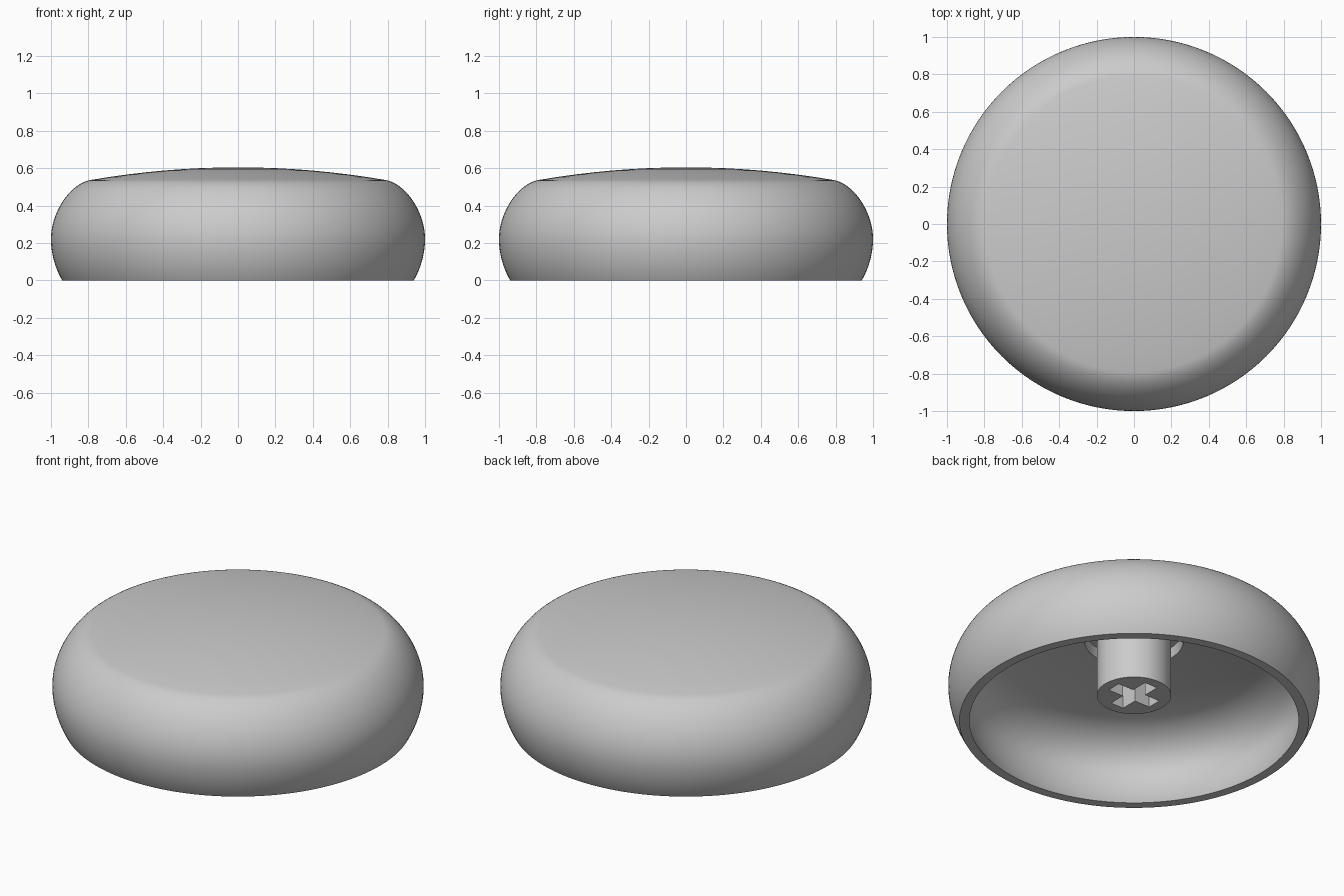
import bpy, bmesh
from math import radians, sin, cos, pi
from mathutils import Vector
from mathutils.geometry import interpolate_bezier

if "Cube" in bpy.data.objects:
    bpy.data.objects.remove(bpy.data.objects["Cube"], do_unlink=True)

grey = bpy.data.materials.new("plain grey")
grey.use_nodes = True
colour = (0.6, 0.6, 0.6, 1)
grey.diffuse_color = colour
grey.node_tree.nodes["Principled BSDF"].inputs["Base Color"].default_value = colour


def add_object(name, bm):
    bmesh.ops.recalc_face_normals(bm, faces=bm.faces)
    mesh = bpy.data.meshes.new(name)
    bm.to_mesh(mesh)
    bm.free()
    mesh.materials.append(grey)
    obj = bpy.data.objects.new(name, mesh)
    bpy.context.collection.objects.link(obj)
    return obj


def activate(obj):
    bpy.ops.object.select_all(action='DESELECT')
    obj.select_set(True)
    bpy.context.view_layer.objects.active = obj


def smooth(obj):
    activate(obj)
    bpy.ops.object.shade_smooth_by_angle(angle=radians(30))


def curve(a, b, c, d, steps=12):
    pts = [Vector((x, 0, z)) for x, z in (a, b, c, d)]
    return [(p.x, p.z) for p in interpolate_bezier(*pts, steps)]


def lathe(name, profile, segments=128):
    """Revolve an (r, z) profile that starts and ends on the axis."""
    bm = bmesh.new()
    verts = [bm.verts.new((r, 0, z)) for r, z in profile]
    edges = [bm.edges.new(pair) for pair in zip(verts, verts[1:])]
    bmesh.ops.spin(bm, geom=verts + edges, cent=(0, 0, 0), axis=(0, 0, 1),
                   angle=2 * pi, steps=segments, use_duplicate=False)
    bmesh.ops.remove_doubles(bm, verts=bm.verts, dist=0.0001)
    return add_object(name, bm)


def crown(top, bend, start, end, steps=8):
    """Shallow parabolic crown between two radii, without its last point."""
    radii = [start + (end - start) * i / steps for i in range(steps)]
    return [(r, top - bend * r * r) for r in radii]


# Hollow cap: crowned top, bulging side and thin flat rim
outer = crown(0.605, 0.109, 0, 0.79)
outer += curve((0.79, 0.537), (0.89, 0.52), (1, 0.375), (1, 0.22), 20)
outer += curve((1, 0.22), (1, 0.15), (0.98, 0.07), (0.94, 0))[1:]

# Inside: round recess about the stem, domed ceiling, rounded wall
inner = [(0, 0.545), (0.255, 0.545)]
inner += crown(0.5, 0.135, 0.265, 0.72)
inner += curve((0.72, 0.43), (0.84, 0.407), (0.944, 0.32), (0.944, 0.205), 20)
inner += curve((0.944, 0.205), (0.944, 0.14), (0.925, 0.07), (0.886, 0))[1:]
smooth(lathe("cap_shell", outer + inner[::-1]))

# Mounting stem, rising into the recess
stem = lathe("mounting_stem", [(0, 0.156), (0.2, 0.156), (0.2, 0.55), (0, 0.55)], 96)

# Cross-shaped socket cut up into the stem
length, half = 0.142, 0.042
arm = [(length, -half), (length, half), (half, half)]
bm = bmesh.new()
outline = []
for turn in range(4):
    c, s = round(cos(turn * pi / 2)), round(sin(turn * pi / 2))
    outline += [bm.verts.new((x * c - y * s, x * s + y * c, 0.1)) for x, y in arm]
face = bm.faces.new(outline)
raised = bmesh.ops.extrude_face_region(bm, geom=[face])["geom"]
bmesh.ops.translate(bm, vec=(0, 0, 0.35),
                    verts=[v for v in raised if isinstance(v, bmesh.types.BMVert)])
cutter = add_object("socket_cutter", bm)
cutter.hide_render = True

cut = stem.modifiers.new("socket", 'BOOLEAN')
cut.operation, cut.object, cut.solver = 'DIFFERENCE', cutter, 'EXACT'
activate(stem)
bpy.ops.object.modifier_apply(modifier=cut.name)
bpy.data.objects.remove(cutter, do_unlink=True)
smooth(stem)
